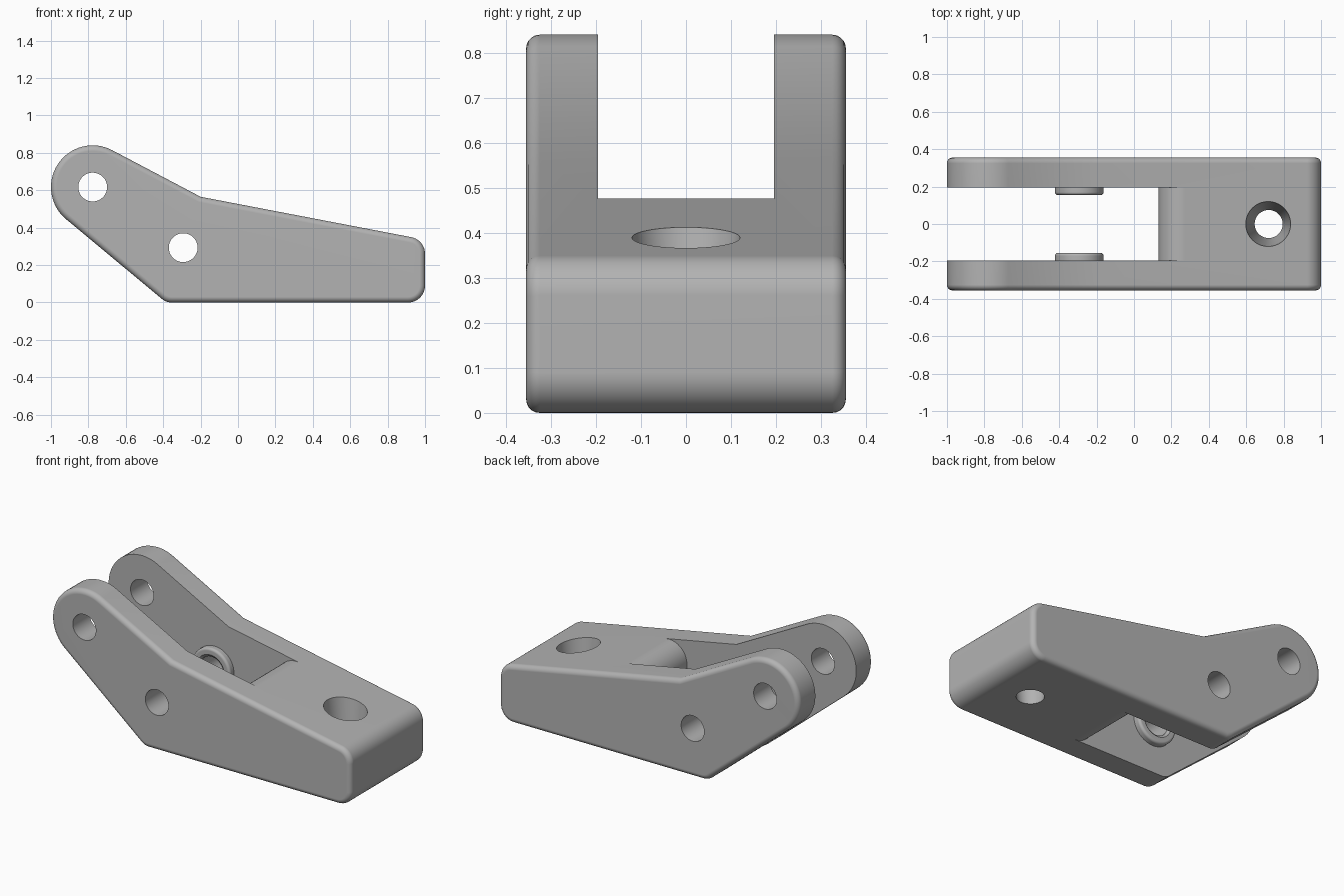
import bpy, bmesh, math
from mathutils import Vector, Matrix

if "Cube" in bpy.data.objects:
    bpy.data.objects.remove(bpy.data.objects["Cube"], do_unlink=True)

grey = bpy.data.materials.new("plain grey")
grey.use_nodes = True
grey.diffuse_color = (0.45, 0.45, 0.45, 1)
grey.node_tree.nodes["Principled BSDF"].inputs["Base Color"].default_value = (0.45, 0.45, 0.45, 1)

HALF_WIDTH, SLOT, HOLE = 0.355, 0.195, 0.077
EYE, PIVOT = (-0.777, 0.617), (-0.293, 0.293)


def arc(centre, radius, start, end, steps):
    return [(centre[0] + radius * math.cos(start + (end - start) * i / steps),
             centre[1] + radius * math.sin(start + (end - start) * i / steps))
            for i in range(steps + 1)]


def fillet(before, corner, after, radius, steps=10):
    """Points of a round replacing a sharp profile corner."""
    c = Vector(corner)
    u, v = (Vector(before) - c).normalized(), (Vector(after) - c).normalized()
    half = u.angle(v) / 2
    mid = c + (u + v).normalized() * (radius / math.sin(half))
    a, b = c + u * (radius / math.tan(half)) - mid, c + v * (radius / math.tan(half)) - mid
    start = math.atan2(a.y, a.x)
    turn = (math.atan2(b.y, b.x) - start + math.pi) % (2 * math.pi) - math.pi
    return arc(mid, radius, start, start + turn, steps)


def make(name, bm):
    bmesh.ops.recalc_face_normals(bm, faces=bm.faces)
    mesh = bpy.data.meshes.new(name)
    bm.to_mesh(mesh)
    bm.free()
    obj = bpy.data.objects.new(name, mesh)
    bpy.context.collection.objects.link(obj)
    mesh.materials.append(grey)
    return obj


def extrude(name, points, half, round_edge=0):
    """Side profile in x and z, extruded across y."""
    bm = bmesh.new()
    face = bm.faces.new([bm.verts.new((x, -half, z)) for x, z in points])
    new = bmesh.ops.extrude_face_region(bm, geom=[face])["geom"]
    bmesh.ops.translate(bm, vec=(0, 2 * half, 0),
                        verts=[g for g in new if isinstance(g, bmesh.types.BMVert)])
    if round_edge:
        rims = [e for e in bm.edges if abs(e.verts[0].co.y - e.verts[1].co.y) < 1e-5]
        bmesh.ops.bevel(bm, geom=rims, offset=round_edge, segments=5,
                        profile=0.5, affect='EDGES', clamp_overlap=True)
    return make(name, bm)


def cone(name, r_low, r_high, depth, matrix):
    bm = bmesh.new()
    bmesh.ops.create_cone(bm, cap_ends=True, segments=64, radius1=r_low,
                          radius2=r_high, depth=depth, matrix=matrix)
    return make(name, bm)


def cut(obj, cutter):
    mod = obj.modifiers.new("cut", 'BOOLEAN')
    mod.operation, mod.solver, mod.object = 'DIFFERENCE', 'EXACT', cutter
    bpy.context.view_layer.objects.active = obj
    bpy.ops.object.modifier_apply(modifier=mod.name)
    bpy.data.objects.remove(cutter, do_unlink=True)


def smooth(obj):
    bpy.ops.object.select_all(action='DESELECT')
    obj.select_set(True)
    bpy.context.view_layer.objects.active = obj
    bpy.ops.object.shade_smooth_by_angle(angle=math.radians(30))
    mod = obj.modifiers.new("even shading", 'WEIGHTED_NORMAL')
    mod.keep_sharp = True


# Forked body: round eye end, bent top, rounded block end
bend, heel, toe, brow = (-0.2, 0.565), (-0.384, 0), (1, 0), (1, 0.335)
eye_arc = arc(EYE, 0.223, math.radians(62.2), math.radians(230), 32)
profile = (eye_arc + fillet(eye_arc[-1], heel, toe, 0.08)
           + fillet(heel, toe, brow, 0.09) + fillet(toe, brow, bend, 0.09) + [bend])
body = extrude("forked_body", profile, HALF_WIDTH, 0.03)

# Slot between the arms, ending in a wall with rounded top and bottom
wall = 0.13
wall_top = (wall, bend[1] + (brow[1] - bend[1]) * (wall - bend[0]) / (brow[0] - bend[0]))
low = fillet(toe, (wall, 0), wall_top, 0.12)
high = fillet((wall, 0), wall_top, brow, 0.12)
slot = [(-1.5, -0.5), (low[0][0], -0.5)] + low + high + [(high[-1][0], 1.5), (-1.5, 1.5)]
cut(body, extrude("slot_cutter", slot, SLOT))

# Cross holes through both arms
sideways = Matrix.Rotation(math.pi / 2, 4, 'X')
for x, z in (EYE, PIVOT):
    cut(body, cone("hole_cutter", HOLE, HOLE, 2, Matrix.Translation((x, 0, z)) @ sideways))

# Tapered vertical hole in the block end
taper = (0.12 - 0.075) / 0.39
cut(body, cone("taper_cutter", 0.075 - 0.1 * taper, 0.12 + 0.11 * taper, 0.6,
               Matrix.Translation((0.72, 0, 0.2))))
smooth(body)

# Rounded ring bosses on the inner faces around the pivot holes
ring = ([(HOLE, -0.002), (0.13, -0.002)] + arc((0.115, 0.025), 0.015, 0, math.pi / 2, 5)
        + [(0.092, 0.04), (HOLE, 0.028)])
for side, name in ((1, "left_boss"), (-1, "right_boss")):
    bm = bmesh.new()
    verts = [bm.verts.new((PIVOT[0] + r, side * (SLOT - h), PIVOT[1])) for r, h in ring]
    loop = [bm.edges.new((verts[i - 1], verts[i])) for i in range(len(verts))]
    bmesh.ops.spin(bm, geom=verts + loop, cent=(PIVOT[0], 0, PIVOT[1]), axis=(0, 1, 0),
                   angle=2 * math.pi, steps=64)
    bmesh.ops.remove_doubles(bm, verts=bm.verts, dist=1e-4)
    smooth(make(name, bm))
